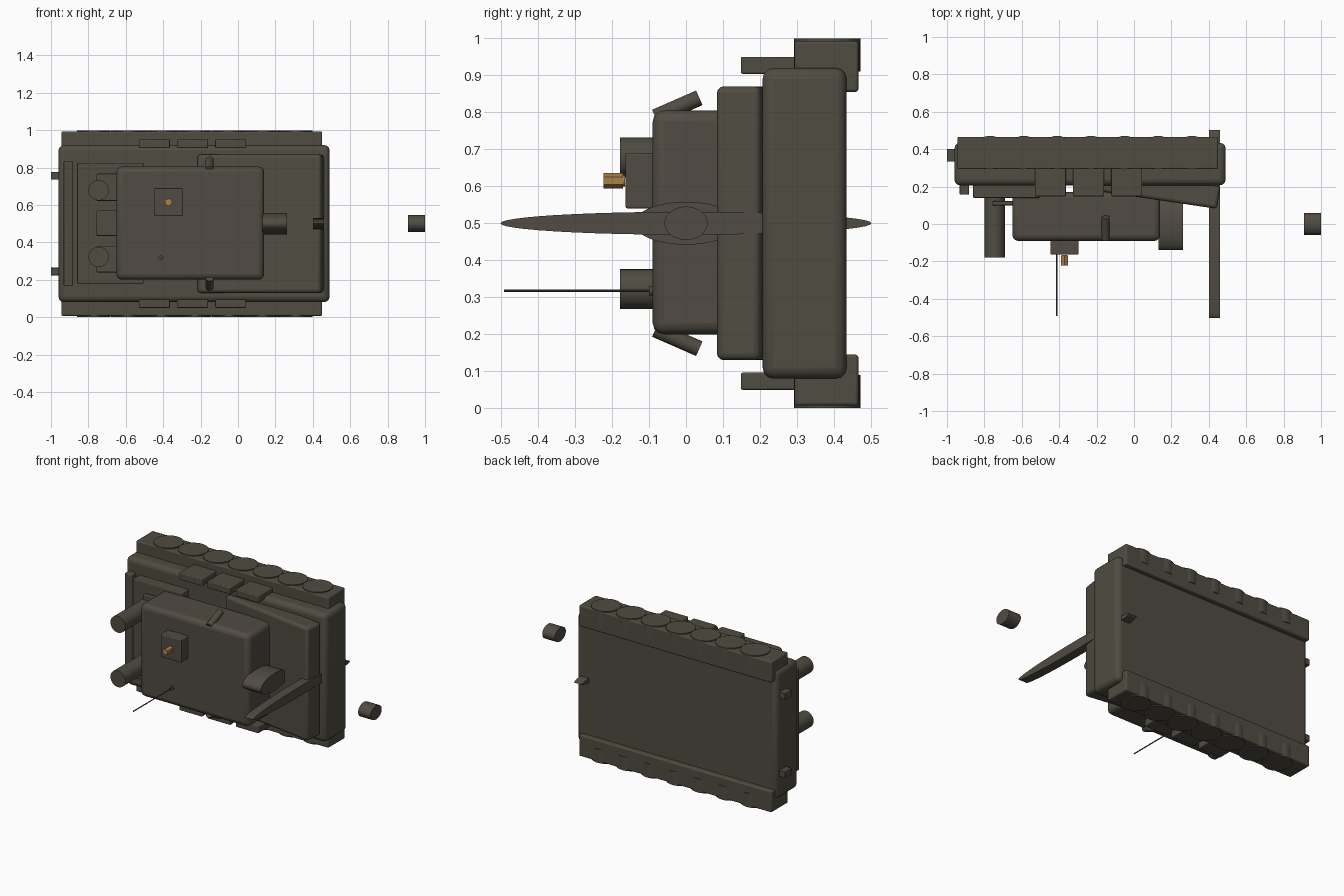
import bpy, math
from mathutils import Vector

if "Cube" in bpy.data.objects:
    bpy.data.objects.remove(bpy.data.objects["Cube"])


def material(name, rgb):
    m = bpy.data.materials.new(name)
    m.diffuse_color = (*rgb, 1)
    m.use_nodes = True
    m.node_tree.nodes["Principled BSDF"].inputs["Base Color"].default_value = m.diffuse_color
    return m


OLIVE = material("dark olive", (0.078, 0.072, 0.053))
BROWN = material("olive brown", (0.082, 0.072, 0.056))
BRASS = material("brass", (0.40, 0.22, 0.065))


def finish(name, mat, bevel=0.0, segments=3):
    ob = bpy.context.object
    ob.name = name
    ob.data.materials.append(mat)
    bpy.ops.object.transform_apply(location=False, rotation=True, scale=True)
    if bevel:
        mod = ob.modifiers.new("soft edges", 'BEVEL')
        mod.width = bevel
        mod.segments = segments
        mod.limit_method = 'ANGLE'
    bpy.ops.object.shade_smooth_by_angle(angle=math.radians(35))
    return ob


def box(name, x, y, z, mat=OLIVE, bevel=0.005, turn=0.0):
    """Box from (low, high) ranges, optionally turned about z."""
    mid = [(a + b) / 2 for a, b in (x, y, z)]
    bpy.ops.mesh.primitive_cube_add(size=1, location=mid, rotation=(0, 0, turn))
    bpy.context.object.scale = [b - a for a, b in (x, y, z)]
    return finish(name, mat, bevel)


def rod(name, start, end, radius, mat=OLIVE, sides=32, stretch=(1, 1, 1), bevel=0.0):
    """Cylinder between two points; stretch scales its local axes."""
    a, b = Vector(start), Vector(end)
    d = b - a
    bpy.ops.mesh.primitive_cylinder_add(vertices=sides, radius=radius, depth=d.length, location=(a + b) / 2)
    ob = bpy.context.object
    ob.rotation_euler = d.to_track_quat('Z', 'Y').to_euler()
    ob.scale = stretch
    return finish(name, mat, bevel, 2)


def oval(name, x, half_y, half_z, mat=OLIVE):
    """Elliptical drum with its axis along x, centred on y = 0, z = 0.5."""
    bpy.ops.mesh.primitive_cylinder_add(vertices=48, radius=1, depth=x[1] - x[0],
                                        location=((x[0] + x[1]) / 2, 0, 0.5),
                                        rotation=(0, math.pi / 2, 0))
    bpy.context.object.scale = (half_z, half_y, 1)
    return finish(name, mat)


# Hull, sloped front deck and rear engine deck
box("hull", (-0.96, 0.49), (0.207, 0.434), (0.08, 0.92), bevel=0.03)
box("sloped_front_deck", (-0.214, 0.456), (0.13, 0.25), (0.13, 0.87), bevel=0.018,
    turn=math.radians(-8.5))
box("engine_deck", (-0.86, -0.505), (0.14, 0.215), (0.18, 0.825))
box("rear_rail", (-0.932, -0.882), (0.157, 0.215), (0.168, 0.835))

# Turret and the box and fitting on its roof
box("turret", (-0.65, 0.14), (-0.09, 0.17), (0.2, 0.805), BROWN, bevel=0.03)
box("roof_hatch", (-0.447, -0.297), (-0.163, -0.088), (0.54, 0.69), BROWN)
rod("brass_stem", (-0.372, -0.165, 0.615), (-0.372, -0.195, 0.615), 0.016, BRASS, 12)
rod("brass_cap", (-0.372, -0.17, 0.615), (-0.372, -0.223, 0.615), 0.021, BRASS, 6)
rod("antenna", (-0.413, -0.08, 0.318), (-0.413, -0.492, 0.318), 0.0035, OLIVE, 8)
rod("antenna_base", (-0.413, -0.08, 0.318), (-0.413, -0.1, 0.318), 0.013, OLIVE, 16)

# Gun parts
oval("gun_mantlet", (0.13, 0.262), 0.14, 0.058, BROWN)
oval("gun_barrel", (0.4, 0.459), 0.502, 0.031, BROWN)
oval("muzzle", (0.91, 1.0), 0.058, 0.045, BROWN)

# Vent plates on the engine deck
for i, (lo, hi) in enumerate(((0.24, 0.38), (0.435, 0.57), (0.622, 0.767))):
    box(f"engine_vent_{i + 1}", (-0.757, -0.63), (0.1, 0.122), (lo, hi))

# Parts repeated on both sides of z = 0.5
for s, side in ((1, "upper"), (-1, "lower")):
    def zr(a, b):
        return tuple(sorted((0.5 + s * a, 0.5 + s * b)))

    box(f"{side}_track", (-0.945, 0.45), (0.293, 0.466), zr(0.355, 0.493), bevel=0.008)
    for i in range(7):
        x = -0.77 + 0.18 * i
        rod(f"{side}_wheel_{i + 1}", (x, 0.382, 0.5 + s * 0.41), (x, 0.382, 0.5 + s * 0.499), 0.0895)
    for i in range(3):
        x = -0.53 + 0.204 * i
        box(f"{side}_storage_box_{i + 1}", (x, x + 0.166), (0.148, 0.3), zr(0.404, 0.45))
    rod(f"{side}_exhaust", (-0.745, 0.17, 0.5 + s * 0.178), (-0.745, -0.178, 0.5 + s * 0.178), 0.054)
    box(f"{side}_rear_light", (-1.0, -0.94), (0.333, 0.402), zr(0.235, 0.277), bevel=0.003)
    rod(f"{side}_smoke_launcher", (-0.152, -0.083, 0.5 + s * 0.287),
        (-0.152, 0.036, 0.5 + s * 0.339), 0.0215)
